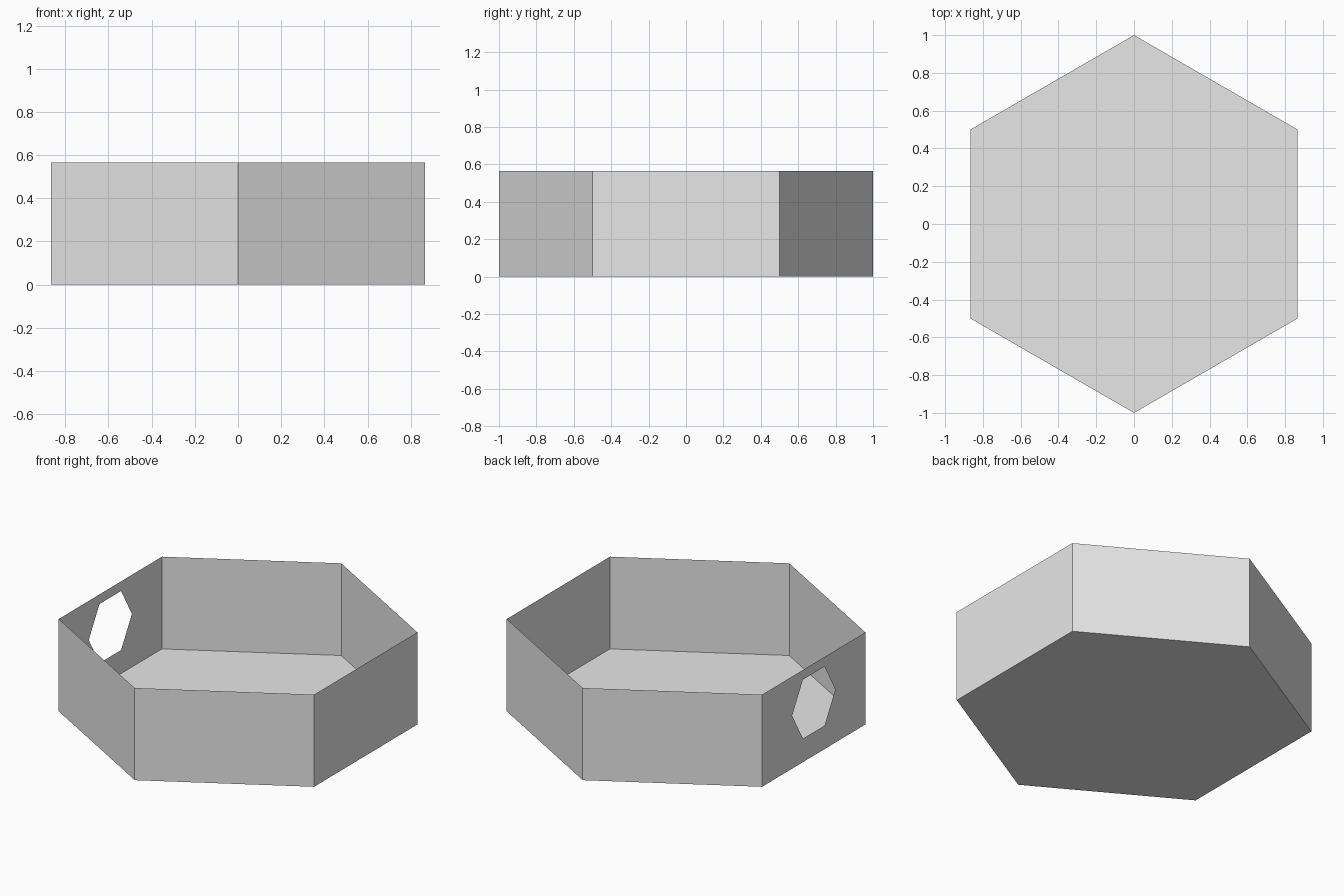
import bpy, bmesh
from math import cos, sin, pi

cube = bpy.data.objects.get("Cube")
if cube:
    bpy.data.objects.remove(cube)

HEIGHT = 0.565
HOLE_RADIUS, HOLE_Z = 0.209, 0.325

# Plain grey material
grey = bpy.data.materials.new("light grey")
grey.use_nodes = True
colour = (0.8, 0.8, 0.8, 1)
grey.diffuse_color = colour
grey.node_tree.nodes["Principled BSDF"].inputs["Base Color"].default_value = colour


def hexagon(radius, turn=0):
    """Corners of a regular hexagon, counter-clockwise."""
    return [(radius * cos(turn + i * pi / 3), radius * sin(turn + i * pi / 3))
            for i in range(6)]


def add_loop(bm, verts):
    """Join the vertices into a closed ring of edges."""
    edges = []
    for a, b in zip(verts, verts[1:] + verts[:1]):
        edges.append(bm.edges.get((a, b)) or bm.edges.new((a, b)))
    return edges


bm = bmesh.new()
corners = hexagon(1, pi / 6)
bottom = [bm.verts.new((x, y, 0)) for x, y in corners]
top = [bm.verts.new((x, y, HEIGHT)) for x, y in corners]

# Floor
bm.faces.new(bottom[::-1])

# Thin walls; the one facing -x has a hexagonal opening
for i in range(6):
    j = (i + 1) % 6
    wall = [bottom[i], bottom[j], top[j], top[i]]
    if all(v.co.x < -0.5 for v in wall):
        wall_x = wall[0].co.x
        hole = [bm.verts.new((wall_x, y, HOLE_Z + z)) for y, z in hexagon(HOLE_RADIUS)]
        bmesh.ops.triangle_fill(bm, use_beauty=True, normal=(-1, 0, 0),
                                edges=add_loop(bm, wall) + add_loop(bm, hole))
    else:
        bm.faces.new(wall)

bmesh.ops.recalc_face_normals(bm, faces=bm.faces)
mesh = bpy.data.meshes.new("hexagonal_tray")
bm.to_mesh(mesh)
bm.free()
mesh.materials.append(grey)
tray = bpy.data.objects.new("hexagonal_tray", mesh)
bpy.context.collection.objects.link(tray)
